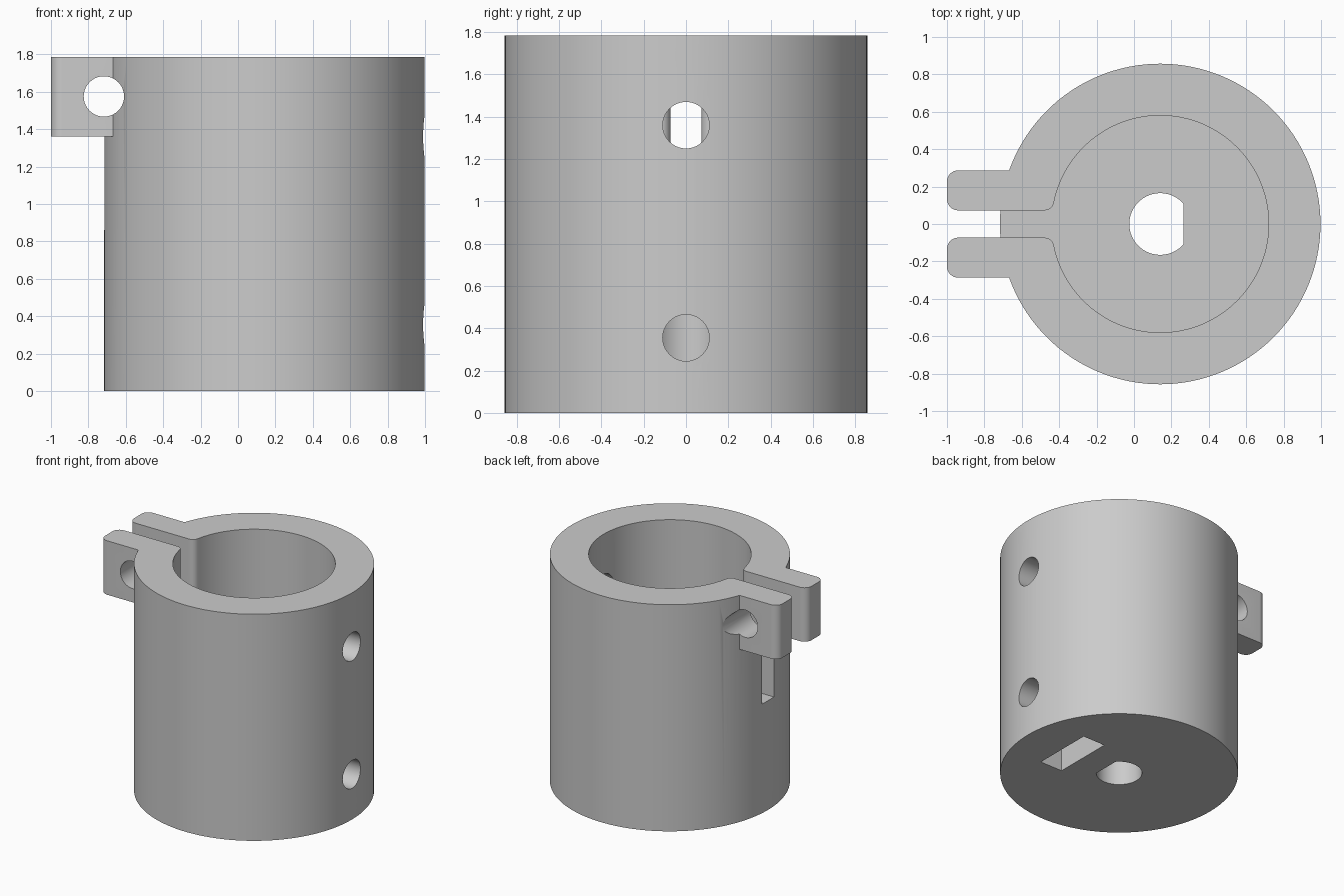
import bpy, bmesh, math
from math import pi, sin, cos, asin, atan2, sqrt
from mathutils import Matrix

cube = bpy.data.objects.get("Cube")
if cube:
    bpy.data.objects.remove(cube, do_unlink=True)

AXIS = 0.14          # x of the cylinder axis
RADIUS, HEIGHT = 0.857, 1.785
BORE, FLOOR = 0.58, 0.86
GAP = 0.073          # half width of the clamp slot
EAR_OUT, EAR_LOW = 0.287, 1.36

grey = bpy.data.materials.new("plain grey")
grey.use_nodes = True
grey.diffuse_color = (0.6, 0.6, 0.6, 1)
grey.node_tree.nodes["Principled BSDF"].inputs["Base Color"].default_value = (0.6, 0.6, 0.6, 1)


def arc(cx, cy, r, a0, a1, n):
    return [(cx + r * cos(a0 + (a1 - a0) * i / n), cy + r * sin(a0 + (a1 - a0) * i / n))
            for i in range(n + 1)]


def circle(cx, cy, r, n):
    return arc(cx, cy, r, 0, 2 * pi, n)[:-1]


def prism(name, outline, low, high, turn=Matrix()):
    """Extrude an outline from low to high, then turn it."""
    bm = bmesh.new()
    face = bm.faces.new([bm.verts.new((x, y, low)) for x, y in outline])
    top = bmesh.ops.extrude_face_region(bm, geom=[face])["geom"]
    bmesh.ops.translate(bm, vec=(0, 0, high - low),
                        verts=[v for v in top if isinstance(v, bmesh.types.BMVert)])
    bmesh.ops.transform(bm, matrix=turn, verts=bm.verts)
    bmesh.ops.recalc_face_normals(bm, faces=bm.faces)
    mesh = bpy.data.meshes.new(name)
    bm.to_mesh(mesh)
    bm.free()
    mesh.materials.append(grey)
    obj = bpy.data.objects.new(name, mesh)
    bpy.context.collection.objects.link(obj)
    return obj


def combine(target, tool, operation):
    mod = target.modifiers.new(tool.name, "BOOLEAN")
    mod.object, mod.operation, mod.solver = tool, operation, "EXACT"
    bpy.context.view_layer.objects.active = target
    bpy.ops.object.modifier_apply(modifier=mod.name)
    bpy.data.objects.remove(tool, do_unlink=True)


# Outer cylinder
body = prism("clamp_body", circle(AXIS, 0, RADIUS, 128), 0, HEIGHT)

# Two clamp ears with rounded outer corners
r = 0.06
ear = ([(-0.5, GAP), (-0.5, EAR_OUT)]
       + arc(-1 + r, EAR_OUT - r, r, pi / 2, pi, 8)
       + arc(-1 + r, GAP + r, r, pi, 1.5 * pi, 8))
for side in (1, -1):
    combine(body, prism("ear", [(x, y * side) for x, y in ear], EAR_LOW, HEIGHT), "UNION")

# Bore and slot as one keyhole outline, with rounded slot mouth
r = 0.05
fy = GAP + r
fx = -sqrt((BORE + r) ** 2 - fy ** 2)
half = (arc(0, 0, BORE, 0, pi - asin(fy / (BORE + r)), 56)
        + arc(fx, fy, r, atan2(-fy, -fx), -pi / 2, 8)[1:] + [(-1.4, GAP)])
keyhole = half + [(x, -y) for x, y in reversed(half[1:])]
combine(body, prism("bore", [(AXIS + x, y) for x, y in keyhole], FLOOR, 2), "DIFFERENCE")

# D-shaped shaft hole through the floor
flat = math.acos(0.125 / 0.165)
shaft = arc(AXIS, 0, 0.165, flat, 2 * pi - flat, 48)
combine(body, prism("shaft_hole", shaft, -0.2, 1), "DIFFERENCE")

# Nut pocket open at the bottom
pocket = [(0.48, -0.24), (0.675, -0.24), (0.675, 0.24), (0.48, 0.24)]
combine(body, prism("nut_pocket", pocket, -0.2, 0.6), "DIFFERENCE")

# Radial screw holes from the right wall to the shaft and the bore
along_x = Matrix.Rotation(pi / 2, 4, "Y")
for z in (0.355, 1.36):
    combine(body, prism("screw_hole", circle(-z, 0, 0.11, 40), 0.2, 1.2, along_x), "DIFFERENCE")

# Clamp bolt hole across both ears
along_y = Matrix.Rotation(pi / 2, 4, "X")
combine(body, prism("bolt_hole", circle(-0.717, 1.575, 0.108, 40), -1, 1, along_y), "DIFFERENCE")

# Smooth curved walls, keep edges sharp
bpy.ops.object.select_all(action="DESELECT")
body.select_set(True)
bpy.context.view_layer.objects.active = body
bpy.ops.object.shade_smooth_by_angle(angle=math.radians(30))
